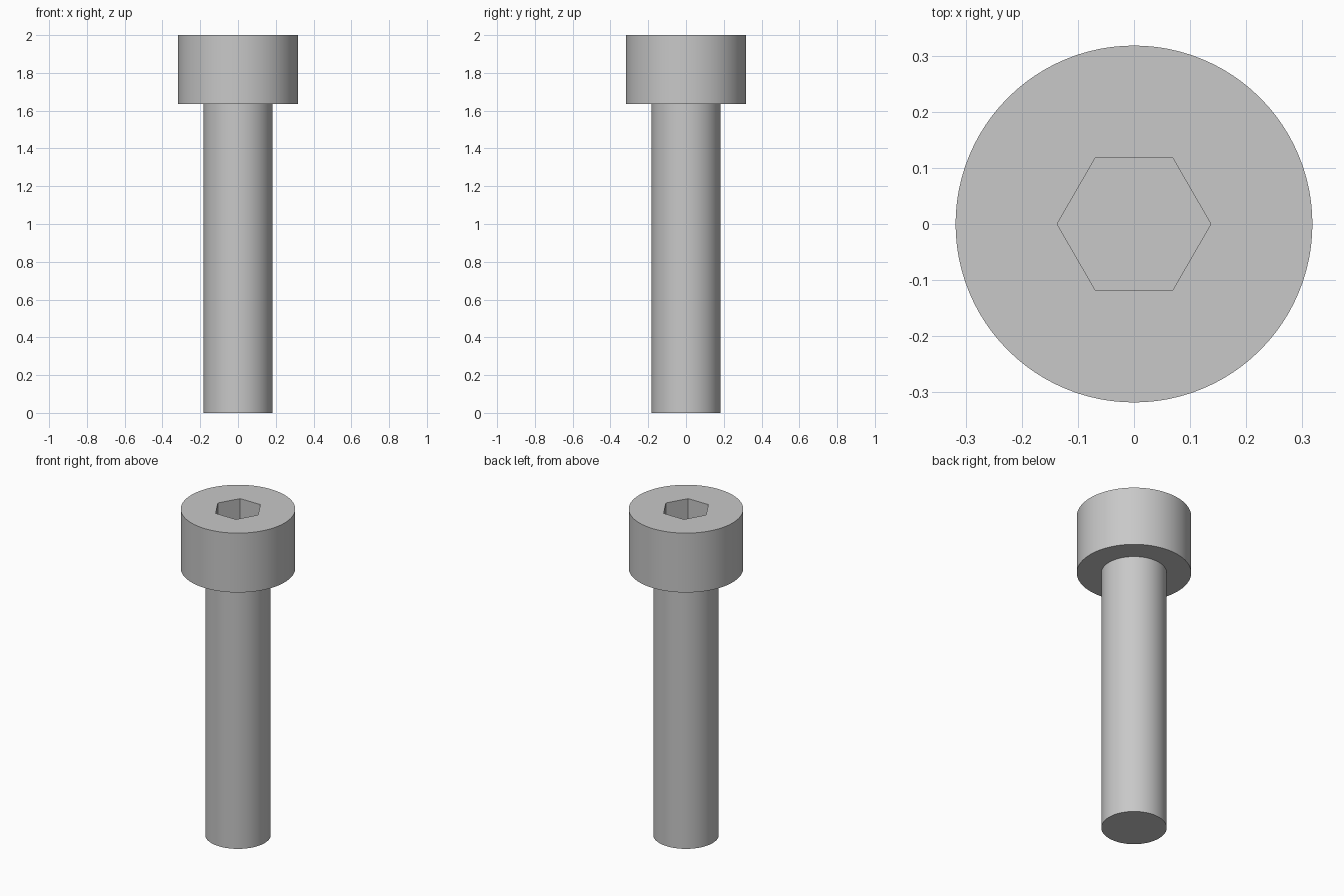
import bpy, bmesh, math

cube = bpy.data.objects.get("Cube")
if cube:
    bpy.data.objects.remove(cube, do_unlink=True)

HEIGHT = 2.0
HEAD_R, HEAD_BASE = 0.318, 1.636
SHANK_R = 0.182
SOCKET_R, SOCKET_DEPTH = 0.137, 0.18
SIDES = 96

steel = bpy.data.materials.new("grey steel")
steel.use_nodes = True
steel.diffuse_color = (0.58, 0.58, 0.58, 1)
steel.node_tree.nodes["Principled BSDF"].inputs["Base Color"].default_value = steel.diffuse_color

bm = bmesh.new()


def ring(radius, z, sides):
    """Closed loop of vertices around the z axis."""
    angles = [math.tau * i / sides for i in range(sides)]
    return [bm.verts.new((radius * math.cos(a), radius * math.sin(a), z)) for a in angles]


def wall(a, b):
    """Quads joining two rings of equal size."""
    n = len(a)
    for i in range(n):
        j = (i + 1) % n
        bm.faces.new((a[i], a[j], b[j], b[i]))


def loop_edges(loop):
    return [bm.edges.get((v, loop[i - 1])) for i, v in enumerate(loop)]


# Shank, underside of the head and head side
outline = [(SHANK_R, 0), (SHANK_R, HEAD_BASE), (HEAD_R, HEAD_BASE), (HEAD_R, HEIGHT)]
rings = [ring(r, z, SIDES) for r, z in outline]
for lower, upper in zip(rings, rings[1:]):
    wall(lower, upper)
bm.faces.new(rings[0])

# Hexagonal socket with a flat floor
rim = ring(SOCKET_R, HEIGHT, 6)
floor = ring(SOCKET_R, HEIGHT - SOCKET_DEPTH, 6)
wall(rim, floor)
bm.faces.new(floor)

# Top of the head around the socket
bmesh.ops.triangle_fill(bm, use_beauty=True, normal=(0, 0, 1),
                        edges=loop_edges(rings[-1]) + loop_edges(rim))
bmesh.ops.recalc_face_normals(bm, faces=bm.faces)

mesh = bpy.data.meshes.new("socket_head_bolt")
bm.to_mesh(mesh)
bm.free()
mesh.materials.append(steel)
bolt = bpy.data.objects.new("socket_head_bolt", mesh)
bpy.context.collection.objects.link(bolt)

# Smooth round walls, sharp rims
bpy.ops.object.select_all(action="DESELECT")
bolt.select_set(True)
bpy.context.view_layer.objects.active = bolt
bpy.ops.object.shade_smooth_by_angle(angle=math.radians(30))
